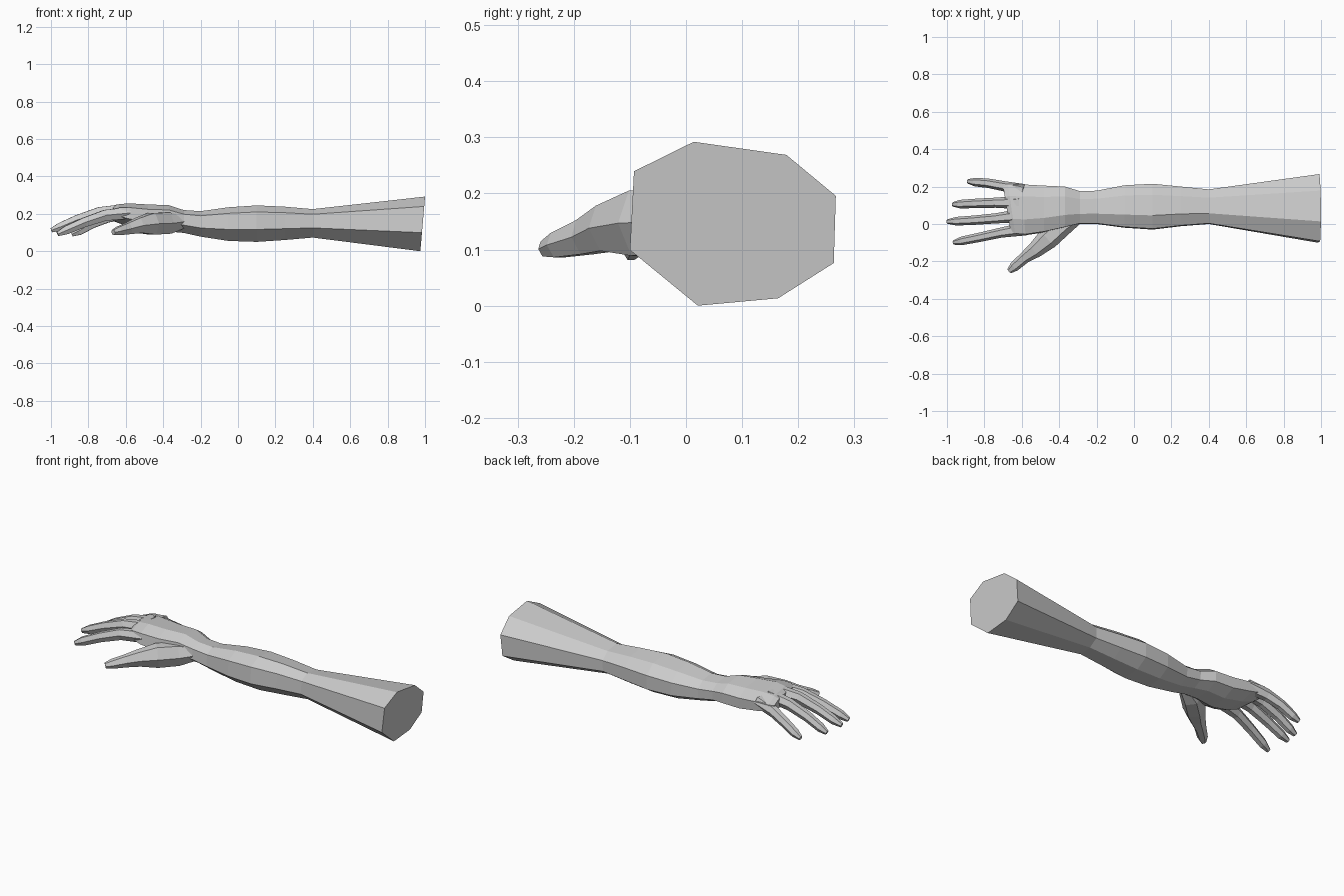
import bpy, bmesh, math
from mathutils import Vector

if "Cube" in bpy.data.objects:
    bpy.data.objects.remove(bpy.data.objects["Cube"])

skin = bpy.data.materials.new("plain_grey")
skin.diffuse_color = (0.6, 0.6, 0.6, 1)
skin.use_nodes = True
skin.node_tree.nodes["Principled BSDF"].inputs["Base Color"].default_value = skin.diffuse_color


def loft(name, rings):
    """Skin a list of equal-length rings, capping both ends."""
    bm = bmesh.new()
    loops = [[bm.verts.new(p) for p in r] for r in rings]
    n = len(loops[0])
    for a, b in zip(loops, loops[1:]):
        for i in range(n):
            j = (i + 1) % n
            bm.faces.new((a[i], a[j], b[j], b[i]))
    bm.faces.new(loops[0])
    bm.faces.new(loops[-1])
    bmesh.ops.recalc_face_normals(bm, faces=bm.faces)
    me = bpy.data.meshes.new(name)
    bm.to_mesh(me)
    bm.free()
    me.materials.append(skin)
    ob = bpy.data.objects.new(name, me)
    bpy.context.collection.objects.link(ob)
    return ob


def digit(name, stations):
    """Six-sided tapering tube; stations are x, y, z, half width, half height."""
    pts = [Vector(s[:3]) for s in stations]
    rings = []
    for i, s in enumerate(stations):
        t = (pts[min(i + 1, len(pts) - 1)] - pts[max(i - 1, 0)]).normalized()
        side = t.cross(Vector((0, 0, 1))).normalized()
        up = side.cross(t)
        rings.append([pts[i] + side * s[3] * math.cos(k * math.pi / 3)
                      + up * s[4] * 1.12 * math.sin(k * math.pi / 3) for k in range(6)])
    return loft(name, rings)


# Arm and palm: one irregular octagon scaled along x
profile = [(.31, 1), (.76, .92), (1, .67), (.99, .26),
           (.72, .045), (.33, 0), (0, .34), (.02, .82)]
# x, y min, y max, z min, z max, x lean with height, x lean with y
sections = [
    (.975, -.1, .267, 0, .292, .025, 0),
    (.40, 0, .185, .073, .225, 0, 0),
    (.25, -.012, .2, .06, .238, 0, 0),
    (.10, -.03, .215, .05, .245, 0, 0),
    (-.05, -.02, .207, .055, .235, 0, 0),
    (-.20, 0, .178, .078, .214, 0, 0),
    (-.29, 0, .176, .098, .22, 0, 0),
    (-.37, -.02, .2, .105, .246, 0, 0),
    (-.48, -.045, .205, .105, .25, 0, 0),
    (-.58, -.06, .212, .13, .256, 0, -.02),
    (-.635, -.056, .215, .155, .25, 0, -.04),
    (-.66, -.04, .2, .175, .235, 0, -.04),
]
loft("arm_and_palm", [
    [(x + lz * w + ly * v, y0 + (y1 - y0) * v, z0 + (z1 - z0) * w) for v, w in profile]
    for x, y0, y1, z0, z1, lz, ly in sections])

# Fingers: centre-line points, sharing one taper
taper = [(.036, .032), (.027, .03), (.025, .026), (.023, .023), (.012, .012)]
fingers = {
    "index_finger": [(-.58, -.025, .205), (-.71, -.046, .192), (-.82, -.07, .155),
                     (-.92, -.09, .112), (-.964, -.099, .092)],
    "middle_finger": [(-.61, .045, .22), (-.74, .03, .207), (-.86, .02, .168),
                      (-.95, .015, .13), (-.998, .013, .112)],
    "ring_finger": [(-.61, .115, .22), (-.74, .114, .2), (-.85, .11, .158),
                    (-.93, .106, .115), (-.968, .105, .096)],
    "little_finger": [(-.59, .178, .205), (-.70, .203, .182), (-.78, .218, .148),
                      (-.85, .224, .108), (-.888, .228, .09)],
}
for name, path in fingers.items():
    digit(name, [p + r for p, r in zip(path, taper)])

# Thumb with its fleshy base
digit("thumb", [
    (-.29, .045, .16, .035, .035),
    (-.375, .0, .15, .058, .058),
    (-.46, -.078, .147, .058, .06),
    (-.53, -.14, .138, .043, .042),
    (-.585, -.18, .122, .031, .032),
    (-.64, -.228, .108, .027, .023),
    (-.667, -.252, .101, .015, .014),
])
